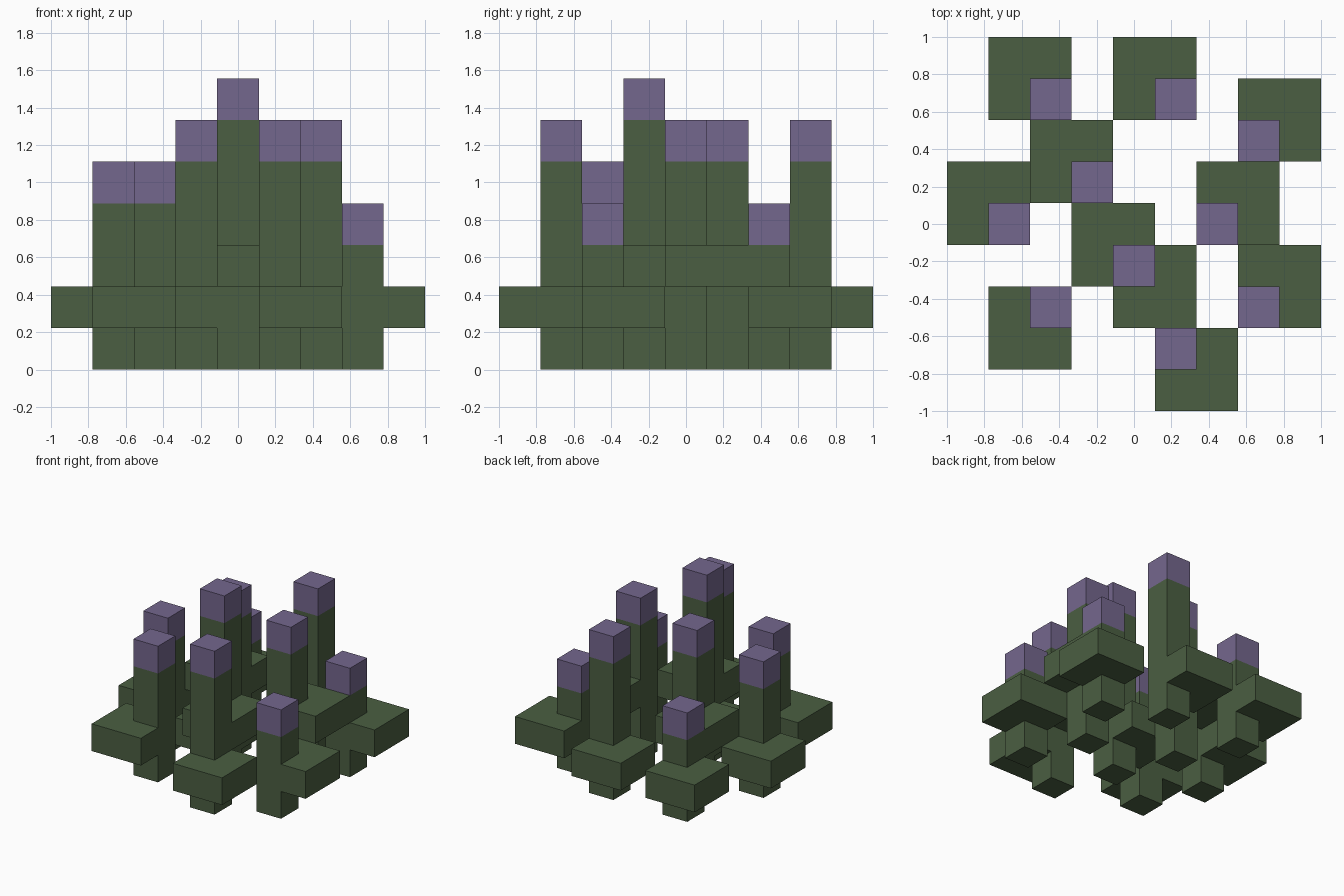
import bpy, bmesh
from mathutils import Vector

if "Cube" in bpy.data.objects:
    bpy.data.objects.remove(bpy.data.objects["Cube"])

U = 2 / 9  # size of one grid cell; the whole cluster is nine cells wide


def material(name, color):
    m = bpy.data.materials.new(name)
    m.diffuse_color = (*color, 1)
    m.use_nodes = True
    m.node_tree.nodes["Principled BSDF"].inputs["Base Color"].default_value = m.diffuse_color
    return m


GREEN = material("dark_green", (0.070, 0.114, 0.054))
PURPLE = material("muted_purple", (0.175, 0.135, 0.270))

AXES = [Vector(a) for a in ((1, 0, 0), (-1, 0, 0), (0, 1, 0),
                            (0, -1, 0), (0, 0, 1), (0, 0, -1))]


def build(name, cells, tip=None):
    """Skin a set of grid cells with their outer faces only."""
    bm = bmesh.new()
    for c in cells:
        centre = Vector((c[0] - 4, c[1] - 4, c[2] + 0.5))
        for n in AXES:
            if tuple(int(a + b) for a, b in zip(c, n)) in cells:
                continue
            s = Vector((n.y, n.z, n.x))
            t = n.cross(s)
            corners = [centre + (n + s * i + t * j) / 2
                       for i, j in ((-1, -1), (1, -1), (1, 1), (-1, 1))]
            f = bm.faces.new([bm.verts.new(p * U) for p in corners])
            f.material_index = int(c == tip)
    bmesh.ops.remove_doubles(bm, verts=bm.verts, dist=1e-4)
    # merge flush faces, keeping the colour boundary
    bmesh.ops.dissolve_limit(bm, angle_limit=0.01, verts=bm.verts,
                             edges=bm.edges, delimit={'MATERIAL'})
    me = bpy.data.meshes.new(name)
    bm.to_mesh(me)
    bm.free()
    me.materials.append(GREEN)
    me.materials.append(PURPLE)
    ob = bpy.data.objects.new(name, me)
    bpy.context.collection.objects.link(ob)


# stalk column, height in cells, then shelves as (x side, y side, level)
STALKS = [
    ("back_left", 2, 7, 4, [(-1, 1, 1)]),
    ("back_middle", 5, 7, 6, [(-1, 1, 1)]),
    ("back_right", 7, 6, 4, [(1, 1, 1)]),
    ("inner_left", 3, 5, 6, [(-1, 1, 2)]),
    ("side_left", 1, 4, 5, [(-1, 1, 1)]),
    ("inner_right", 6, 4, 6, [(1, 1, 2)]),
    ("centre", 4, 3, 7, [(-1, 1, 1), (1, -1, 2)]),
    ("front_left", 2, 2, 5, [(-1, -1, 1)]),
    ("side_right", 7, 2, 4, [(1, 1, 1)]),
    ("front_middle", 5, 1, 6, [(1, -1, 1)]),
]

for name, x, y, height, shelves in STALKS:
    cells = {(x, y, z) for z in range(height)}
    for dx, dy, z in shelves:
        cells |= {(x + dx, y, z), (x, y + dy, z), (x + dx, y + dy, z)}
    build(name + "_stalk", cells, tip=(x, y, height - 1))
